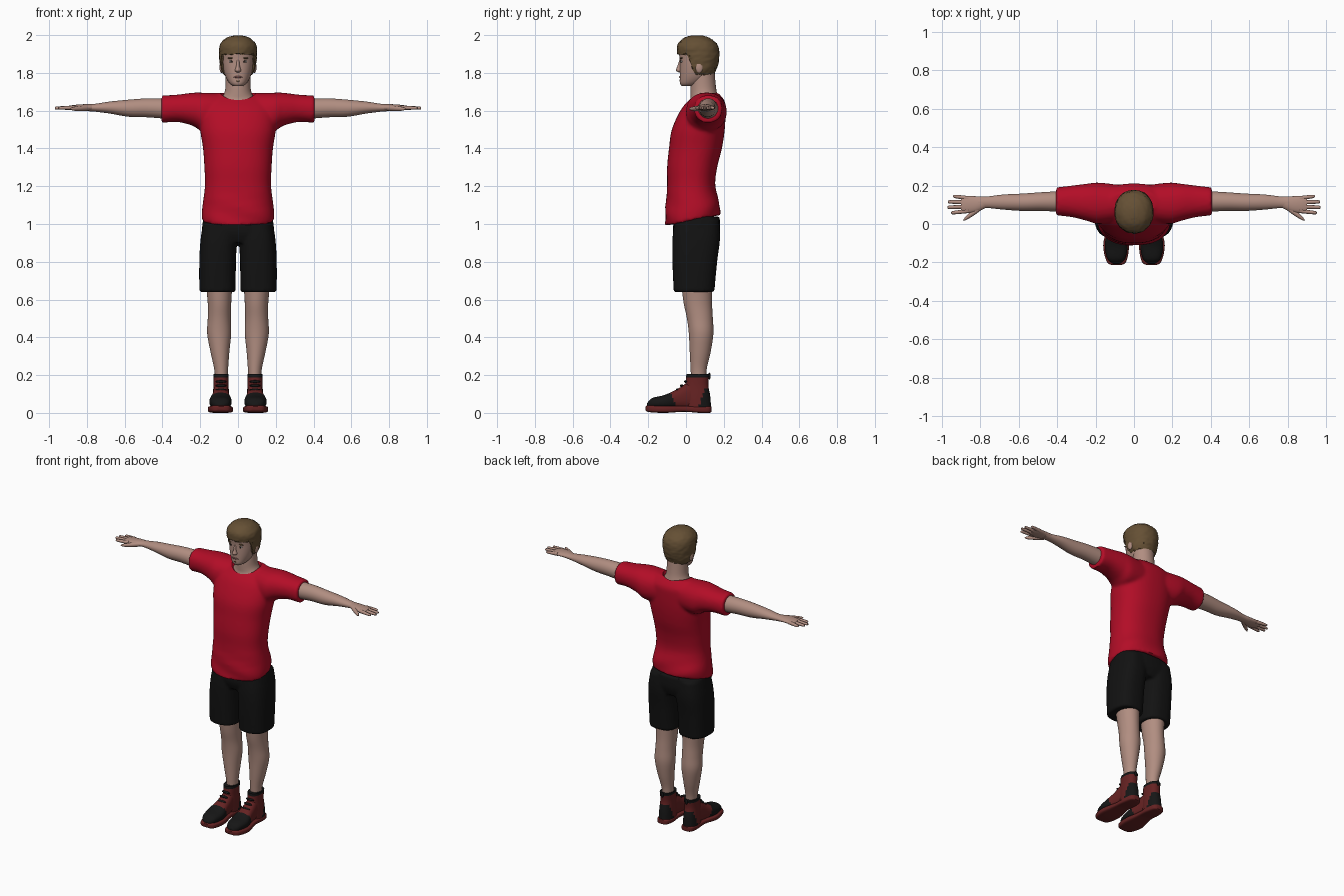
import bpy, bmesh, math, random
from mathutils import Matrix

random.seed(4)
cube = bpy.data.objects.get("Cube")
if cube:
    bpy.data.objects.remove(cube, do_unlink=True)


def material(name, red, green, blue, rough=0.8):
    mat = bpy.data.materials.new(name)
    mat.use_nodes = True
    mat.diffuse_color = (red, green, blue, 1)
    shader = mat.node_tree.nodes["Principled BSDF"]
    shader.inputs["Base Color"].default_value = (red, green, blue, 1)
    shader.inputs["Roughness"].default_value = rough
    return mat


SKIN = material("skin", .44, .27, .22)
SHIRT = material("shirt red", .45, .004, .02)
BLACK = material("cloth black", .006, .006, .006)
LEATHER = material("shoe red", .13, .016, .016)
DARK = material("shoe black", .008, .008, .008)
HAIR = material("hair brown", .13, .08, .035)
LIPS = material("lips", .25, .11, .1)
WHITE = material("eye white", .6, .57, .53)
IRIS = material("eye dark", .02, .015, .012)


def blend(a, b, c, d, t):
    """Smooth interpolation between rings b and c."""
    return [q + .5 * t * (r - p + t * (2*p - 5*q + 4*r - s + t * (3*(q - r) + s - p)))
            for p, q, r, s in zip(a, b, c, d)]


def loft(bm, axis, rings, side=1, power=2.0, sides=32, steps=4):
    """Skin a closed body through rings of (position, low u, high u, low v, high v)."""
    padded = [rings[0], *rings, rings[-1]]
    path = [blend(*padded[i:i + 4], k / steps)
            for i in range(len(rings) - 1) for k in range(steps)]
    path.append(list(rings[-1]))
    loops = []
    for t, u0, u1, v0, v1 in path:
        loop = []
        for k in range(sides):
            angle = math.tau * k / sides
            c, s = math.cos(angle), math.sin(angle)
            c = math.copysign(abs(c) ** (2 / power), c)
            s = math.copysign(abs(s) ** (2 / power), s)
            u = (u0 + u1 + (u1 - u0) * c) / 2
            v = (v0 + v1 + (v1 - v0) * s) / 2
            x, y, z = {"x": (t, u, v), "y": (u, t, v), "z": (u, v, t)}[axis]
            loop.append(bm.verts.new((x * side, y, z)))
        loops.append(loop)
    for low, high in zip(loops, loops[1:]):
        for k in range(sides):
            n = (k + 1) % sides
            bm.faces.new((low[k], low[n], high[n], high[k]))
    bm.faces.new(loops[0])
    bm.faces.new(loops[-1])


def finish(name, bm, *mats):
    bmesh.ops.recalc_face_normals(bm, faces=bm.faces)
    mesh = bpy.data.meshes.new(name)
    bm.to_mesh(mesh)
    bm.free()
    obj = bpy.data.objects.new(name, mesh)
    bpy.context.collection.objects.link(obj)
    for mat in mats:
        mesh.materials.append(mat)
    smooth(obj)
    return obj


def activate(obj):
    bpy.ops.object.select_all(action="DESELECT")
    obj.select_set(True)
    bpy.context.view_layer.objects.active = obj


def smooth(obj):
    activate(obj)
    bpy.ops.object.shade_smooth_by_angle(angle=math.radians(45))


def body(name, axis, rings, mat, side=1, **options):
    bm = bmesh.new()
    loft(bm, axis, rings, side, **options)
    return finish(name, bm, mat)


def ball(name, center, radii, mat):
    bm = bmesh.new()
    place = Matrix.Translation(center) @ Matrix.Diagonal((*radii, 1))
    bmesh.ops.create_uvsphere(bm, u_segments=32, v_segments=16, radius=1, matrix=place)
    return finish(name, bm, mat)


def fuse(obj, voxel, repeat):
    """Melt overlapping bodies into one soft cloth surface."""
    activate(obj)
    remesh = obj.modifiers.new("fuse", "REMESH")
    remesh.mode, remesh.voxel_size = "VOXEL", voxel
    soften = obj.modifiers.new("soften", "SMOOTH")
    soften.factor, soften.iterations = .5, repeat
    for modifier in ("fuse", "soften"):
        bpy.ops.object.modifier_apply(modifier=modifier)
    smooth(obj)


# Shirt: torso and sleeves melted together, with slanted hem, folds and neckline
bm = bmesh.new()
loft(bm, "z", [(1.02, -.19, .19, -.11, .18), (1.08, -.19, .19, -.11, .18),
               (1.2, -.175, .175, -.1, .155), (1.3, -.178, .178, -.1, .165),
               (1.4, -.185, .185, -.09, .19), (1.5, -.2, .2, -.075, .205),
               (1.6, -.2, .2, -.03, .21), (1.65, -.18, .18, .01, .205),
               (1.695, -.12, .12, .06, .17)], power=2.3, sides=64)
for side in (1, -1):
    loft(bm, "x", [(.05, .02, .2, 1.5, 1.69), (.18, 0, .215, 1.49, 1.695),
                   (.24, .015, .21, 1.52, 1.695), (.32, .035, .2, 1.54, 1.685),
                   (.405, .045, .19, 1.535, 1.68)], side, power=2.2)
for v in bm.verts:
    fade = max(0, (1.2 - v.co.z) / .18)
    v.co.z += fade * (v.co.y - .04) * .2
    v.co.y += .005 * fade * math.sin(50 * v.co.z + 18 * v.co.x)
shirt = finish("shirt", bm, SHIRT)
fuse(shirt, .01, 4)
cutter = ball("neckline_cutter", (0, .08, 1.72), (.1, .105, .08), SHIRT)
cutter.hide_render = True
cut = shirt.modifiers.new("neckline", "BOOLEAN")
cut.operation, cut.object, cut.solver = "DIFFERENCE", cutter, "EXACT"
activate(shirt)
bpy.ops.object.modifier_apply(modifier="neckline")
bpy.data.objects.remove(cutter, do_unlink=True)
smooth(shirt)

# Shorts: two legs and a hip section
bm = bmesh.new()
loft(bm, "z", [(.9, -.16, .16, -.05, .16), (.96, -.19, .19, -.07, .18),
               (1.04, -.182, .182, -.06, .178)], power=2.5)
for side in (1, -1):
    loft(bm, "z", [(.64, .012, .205, -.065, .15), (.8, .011, .205, -.072, .165),
                   (.92, .005, .198, -.072, .18), (1.02, .005, .182, -.06, .175)],
         side, power=2.6)
fuse(finish("shorts", bm, BLACK), .009, 2)

# Head and neck
body("neck", "z", [(1.6, -.13, .13, .01, .17), (1.64, -.12, .12, .018, .175),
                   (1.665, -.092, .092, .024, .172), (1.69, -.074, .074, .024, .165),
                   (1.73, -.066, .066, .024, .158), (1.82, -.066, .066, .03, .15)], SKIN)
body("head", "z", [(1.73, -.025, .025, -.022, .04), (1.745, -.045, .045, -.032, .08),
                   (1.78, -.066, .066, -.033, .13), (1.82, -.078, .078, -.033, .15),
                   (1.87, -.085, .085, -.033, .16), (1.92, -.085, .085, -.035, .16),
                   (1.97, -.06, .06, 0, .13)], SKIN, power=2.2)
body("nose", "z", [(1.803, -.008, .008, -.04, -.01), (1.813, -.017, .017, -.053, -.01),
                   (1.835, -.01, .01, -.046, -.01), (1.87, -.008, .008, -.034, -.01)], SKIN)
ball("mouth", (0, -.029, 1.778), (.023, .008, .006), LIPS)
ball("chin_beard", (0, -.027, 1.757), (.013, .008, .006), HAIR)

# Hair: a shaggy cap whose underside follows the hairline
bm = bmesh.new()
loft(bm, "z", [(1.77, -.06, .06, .04, .14), (1.81, -.088, .088, -.01, .156),
               (1.85, -.096, .096, -.035, .17), (1.9, -.1, .1, -.046, .177),
               (1.95, -.095, .095, -.045, .166), (1.985, -.062, .062, -.01, .125),
               (1.998, -.02, .02, .03, .085)], power=2.1, sides=48, steps=6)
for v in bm.verts:
    t = min(1, max(0, (v.co.y - .005) / .045))
    v.co.z = max(v.co.z, 1.9 - .11 * t * t * (3 - 2 * t) + random.uniform(-.006, .006))
    v.co.x *= random.uniform(.975, 1.025)
    v.co.y += random.uniform(-.003, .003)
finish("hair", bm, HAIR)

for side, label in ((1, "left_"), (-1, "right_")):
    # Face details
    ball(label + "eye", (side * .035, -.021, 1.86), (.014, .008, .006), WHITE)
    ball(label + "iris", (side * .035, -.027, 1.86), (.006, .004, .006), IRIS)
    ball(label + "eyebrow", (side * .037, -.024, 1.878), (.02, .007, .004), HAIR)
    ball(label + "ear", (side * .088, .07, 1.83), (.01, .02, .03), SKIN)

    # Arm
    body(label + "arm", "x", [(.36, .062, .172, 1.555, 1.665), (.48, .068, .165, 1.565, 1.665),
                              (.58, .068, .158, 1.568, 1.658), (.68, .075, .153, 1.585, 1.648),
                              (.76, .083, .143, 1.595, 1.636), (.81, .08, .14, 1.598, 1.634)],
         SKIN, side)

    # Hand with four fingers and a thumb
    bm = bmesh.new()
    loft(bm, "x", [(.77, .084, .142, 1.598, 1.634), (.82, .062, .144, 1.6, 1.634),
                   (.87, .058, .146, 1.602, 1.63), (.9, .066, .14, 1.607, 1.625)], side)
    for i, tip in enumerate((.95, .97, .966, .94)):
        y = .068 + .022 * i
        drift = .006 * (i - 1.5)
        loft(bm, "x", [(.86, y - .011, y + .011, 1.604, 1.628),
                       (tip - .012, y + drift - .009, y + drift + .009, 1.606, 1.622),
                       (tip, y + drift - .003, y + drift + .003, 1.611, 1.617)], side, sides=12)
    loft(bm, "x", [(.79, .075, .11, 1.6, 1.63), (.83, .046, .08, 1.598, 1.626),
                   (.87, .022, .044, 1.6, 1.62), (.886, .016, .024, 1.606, 1.614)],
         side, sides=12)
    finish(label + "hand", bm, SKIN)

    # Lower leg
    body(label + "leg", "z", [(.12, .055, .122, .03, .11), (.22, .053, .124, .025, .108),
                              (.32, .046, .145, .02, .13), (.42, .036, .163, .015, .145),
                              (.5, .038, .16, .005, .142), (.58, .036, .16, -.012, .138),
                              (.68, .03, .17, -.025, .14)], SKIN, side)

    # Shoe: sole, foot and ankle shaft, with black toe, heel and rim
    body(label + "sole", "y", [(-.214, .07, .112, .014, .034), (-.195, .04, .142, .004, .04),
                               (-.11, .026, .16, 0, .038), (-.01, .042, .14, .006, .036),
                               (.07, .042, .138, 0, .036), (.12, .052, .13, 0, .036),
                               (.135, .07, .11, .004, .034)], LEATHER, side, power=4)
    bm = bmesh.new()
    loft(bm, "y", [(-.207, .075, .108, .03, .05), (-.18, .046, .138, .025, .078),
                   (-.11, .033, .152, .02, .096), (-.04, .044, .138, .02, .13),
                   (.02, .05, .13, .02, .165), (.07, .055, .125, .02, .15)],
         side, power=2.4, steps=8)
    loft(bm, "z", [(.025, .045, .135, 0, .133), (.09, .047, .133, -.01, .128),
                   (.15, .05, .13, -.004, .118), (.205, .049, .131, .002, .124)],
         side, power=2.3, steps=8)
    shoe = finish(label + "shoe", bm, LEATHER, DARK)
    for face in shoe.data.polygons:
        x, y, z = face.center
        toe = y < -.06 - .5 * max(0, z - .06)
        heel = y > .06 + .3 * z and z < .13
        face.material_index = int(toe or heel or z > .19)
    for row in range(3):
        ball(label + "lace_" + str(row + 1), (side * .09, -.045 + .022 * row, .122 + .022 * row),
             (.03, .009, .007), DARK)
    ball(label + "heel_loop", (side * .09, .124, .195), (.009, .007, .018), DARK)
